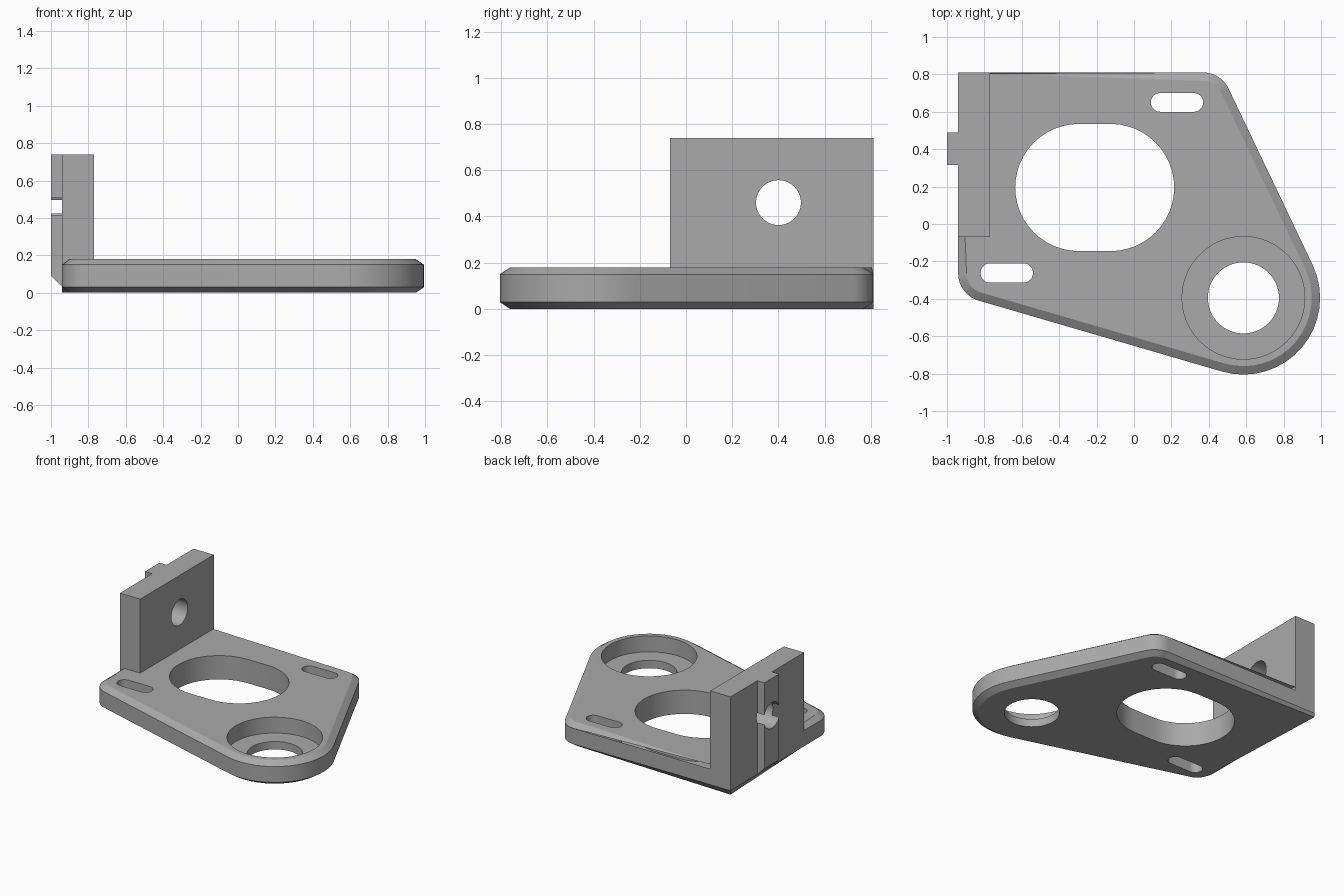
import bpy
import bmesh
import math
from math import pi, sin, cos
from mathutils import Vector

cube = bpy.data.objects.get("Cube")
if cube:
    bpy.data.objects.remove(cube, do_unlink=True)

grey = bpy.data.materials.new("plain_grey")
grey.use_nodes = True
colour = (0.4, 0.4, 0.4, 1)
grey.diffuse_color = colour
grey.node_tree.nodes["Principled BSDF"].inputs["Base Color"].default_value = colour


def wrap(circles, steps=16):
    """Outline of a belt around (x, y, radius) circles, counter-clockwise."""
    normals = []
    for i, (x, y, r) in enumerate(circles):
        nx, ny, nr = circles[(i + 1) % len(circles)]
        run = math.hypot(nx - x, ny - y)
        normals.append(math.atan2(ny - y, nx - x) - pi / 2 + math.asin((r - nr) / run))
    points = []
    for i, (x, y, r) in enumerate(circles):
        if r == 0:
            points.append((x, y))
            continue
        start = normals[i - 1]
        sweep = (normals[i] - start) % (2 * pi)
        for k in range(steps + 1):
            a = start + sweep * k / steps
            points.append((x + r * cos(a), y + r * sin(a)))
    return points


def loft(name, rings):
    """Closed solid through a stack of rings with equal point counts."""
    bm = bmesh.new()
    loops = [[bm.verts.new(p) for p in ring] for ring in rings]
    n = len(loops[0])
    for low, high in zip(loops, loops[1:]):
        for i in range(n):
            j = (i + 1) % n
            bm.faces.new((low[i], low[j], high[j], high[i]))
    bm.faces.new(loops[0][::-1])
    bm.faces.new(loops[-1])
    bmesh.ops.recalc_face_normals(bm, faces=bm.faces)
    mesh = bpy.data.meshes.new(name)
    bm.to_mesh(mesh)
    bm.free()
    mesh.materials.append(grey)
    obj = bpy.data.objects.new(name, mesh)
    bpy.context.collection.objects.link(obj)
    return obj


def prism(name, outline, z0, z1):
    return loft(name, [[(x, y, z) for x, y in outline] for z in (z0, z1)])


def box(name, x0, x1, y0, y1, z0, z1):
    return prism(name, [(x0, y0), (x1, y0), (x1, y1), (x0, y1)], z0, z1)


def circle(x, y, r, n=64):
    return [(x + r * cos(2 * pi * k / n), y + r * sin(2 * pi * k / n)) for k in range(n)]


def slot(x0, x1, y, r):
    return wrap([(x0 + r, y, r), (x1 - r, y, r)], 24)


def combine(target, tool, operation):
    mod = target.modifiers.new(operation, "BOOLEAN")
    mod.operation = operation
    mod.solver = "EXACT"
    mod.object = tool
    bpy.context.view_layer.objects.active = target
    bpy.ops.object.modifier_apply(modifier=mod.name)
    bpy.data.objects.remove(tool, do_unlink=True)


# Base plate: chamfer fades out towards the sharp back corner
corners = [(-0.94, 0.81, 0), (-0.79, -0.265, 0.15),
           (0.585, -0.395, 0.41), (0.37, 0.66, 0.15)]
outer = wrap(corners)
inner = wrap([(x, y, max(r - 0.045, 0)) for x, y, r in corners])
levels = [(inner, 0), (outer, 0.03), (outer, 0.15), (inner, 0.18)]
bracket = loft("mounting_bracket", [[(x, y, z) for x, y in ring] for ring, z in levels])

# Upright wall
combine(bracket, box("wall", -0.94, -0.77, -0.07, 0.81, 0.1, 0.74), "UNION")

# Locating key with a sloped foot on the outside of the wall
key_profile = [(-0.9, 0.03), (-0.94, 0.03), (-1, 0.09), (-1, 0.74), (-0.9, 0.74)]
key = loft("key", [[(x, y, z) for x, z in key_profile] for y in (0.315, 0.49)])
combine(bracket, key, "UNION")

# Openings in the plate
combine(bracket, prism("window", slot(-0.635, 0.215, 0.195, 0.34), -1, 1), "DIFFERENCE")
combine(bracket, prism("back_slot", slot(0.09, 0.37, 0.65, 0.05), -1, 1), "DIFFERENCE")
combine(bracket, prism("front_slot", slot(-0.82, -0.54, -0.262, 0.052), -1, 1), "DIFFERENCE")
combine(bracket, prism("bore", circle(0.585, -0.395, 0.19), -1, 1), "DIFFERENCE")
combine(bracket, prism("counterbore", circle(0.585, -0.395, 0.328), 0.06, 1), "DIFFERENCE")

# Cross hole through wall and key
rim = circle(0.4, 0.46, 0.097)
hole = loft("cross_hole", [[(x, y, z) for y, z in rim] for x in (-1.2, -0.7)])
combine(bracket, hole, "DIFFERENCE")

# Smooth arcs, crisp edges
bpy.ops.object.select_all(action="DESELECT")
bracket.select_set(True)
bpy.context.view_layer.objects.active = bracket
bpy.ops.object.shade_smooth_by_angle(angle=math.radians(25))
